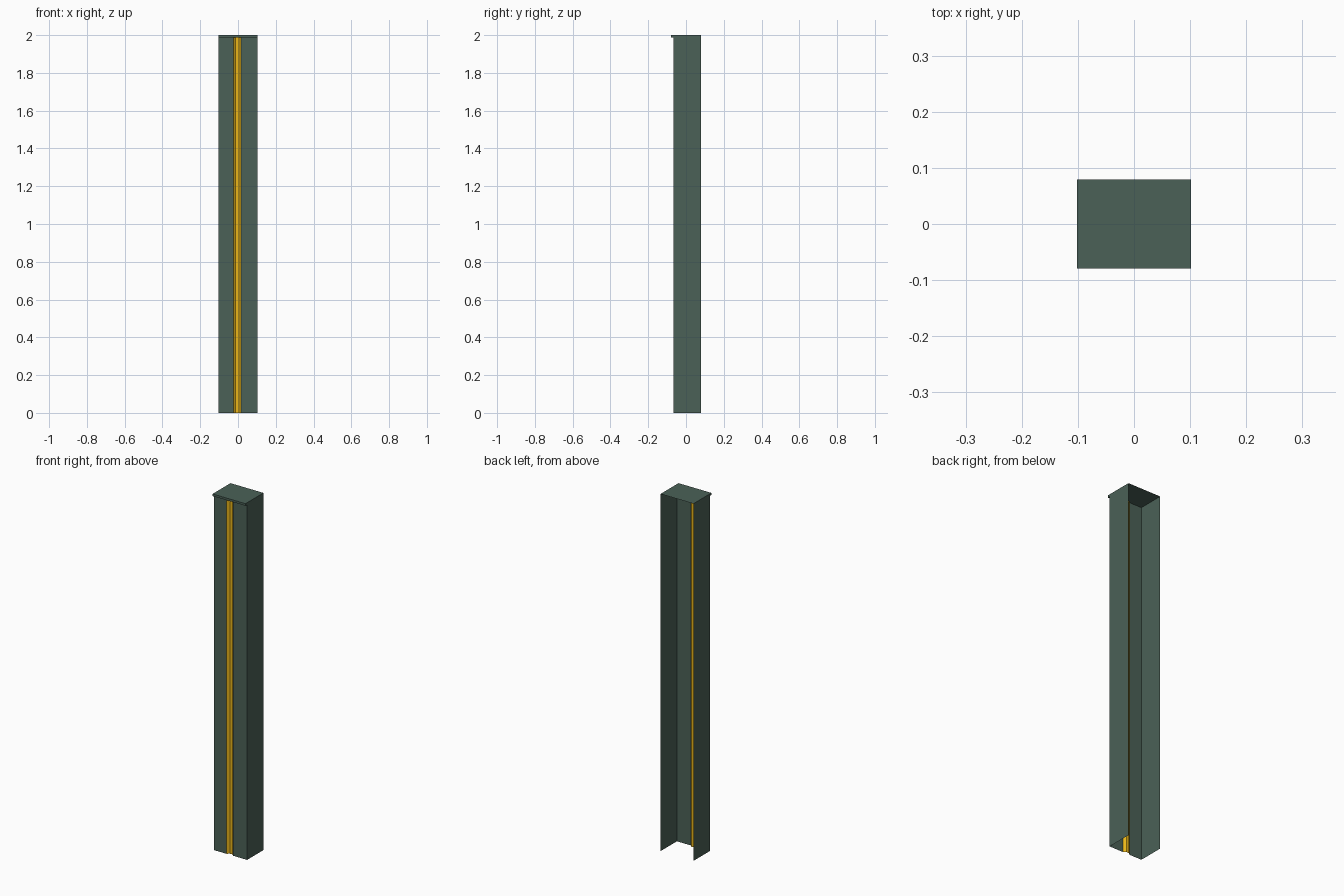
import bpy, bmesh

if "Cube" in bpy.data.objects:
    bpy.data.objects.remove(bpy.data.objects["Cube"])

X, YB, YF, LIP, H, LIP_Z = 0.102, 0.079, -0.065, -0.079, 2.0, 1.988


def material(name, color):
    m = bpy.data.materials.new(name)
    m.diffuse_color = color
    m.use_nodes = True
    m.node_tree.nodes["Principled BSDF"].inputs["Base Color"].default_value = m.diffuse_color
    return m


green = material("dark_green", (0.07, 0.12, 0.095, 1))
yellow = material("yellow", (0.83, 0.47, 0.01, 1))


def sweep(name, profile, offset, mat, caps=()):
    """Sweep an open 3D profile along an offset into a thin folded sheet."""
    bm = bmesh.new()
    a = [bm.verts.new(p) for p in profile]
    b = [bm.verts.new([p[i] + offset[i] for i in range(3)]) for p in profile]
    for i in range(len(a) - 1):
        bm.faces.new((a[i], a[i + 1], b[i + 1], b[i]))
    if caps:
        bm.faces.new([a[i] for i in caps])
        bm.faces.new([b[i] for i in reversed(caps)])
    me = bpy.data.meshes.new(name)
    bm.to_mesh(me)
    bm.free()
    me.materials.append(mat)
    ob = bpy.data.objects.new(name, me)
    bpy.context.collection.objects.link(ob)
    return ob


up = (0, 0, H)
# Folded side and front panels, open at the back
sweep("left_panel", [(-X, YB, 0), (-X, YF, 0), (-0.025, YF, 0)], up, green)
sweep("right_panel", [(0.016, YF, 0), (X, YF, 0), (X, YB, 0)], up, green)

# Recessed yellow channel between the front panels
sweep("channel_strip", [(-0.025, YF, 0), (-0.013, -0.054, 0),
                        (0.004, -0.054, 0), (0.016, YF, 0)], up, yellow)

# Top sheet with a small boxed lip over the front
sweep("top_cap", [(-X, YB, H), (-X, YF, H), (-X, LIP, H), (-X, LIP, LIP_Z),
                  (-X, YF, LIP_Z)], (2 * X, 0, 0), green, caps=(1, 2, 3, 4))
